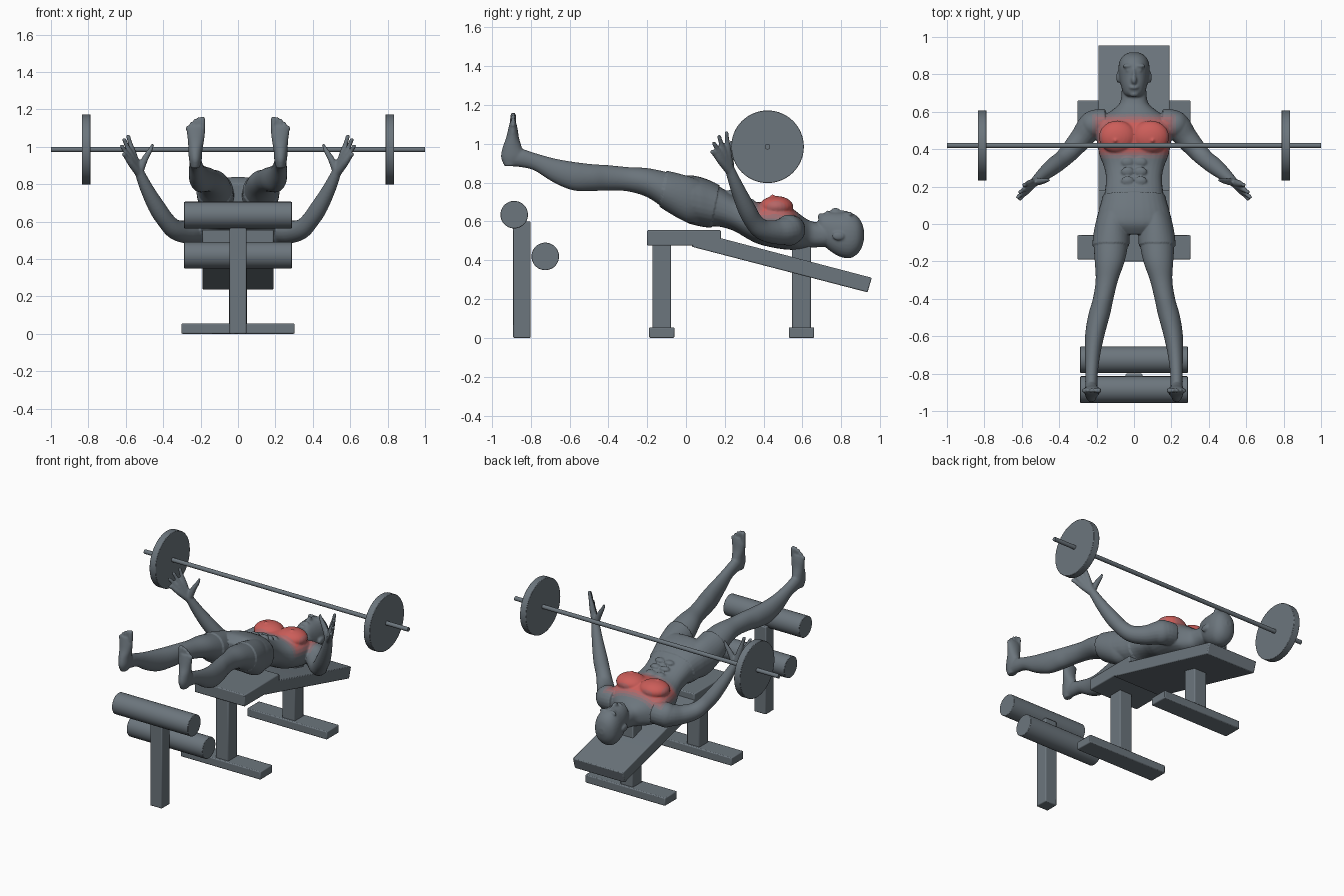
import bpy
import bmesh
import math
from mathutils import Vector, Matrix

if "Cube" in bpy.data.objects:
    bpy.data.objects.remove(bpy.data.objects["Cube"], do_unlink=True)


def material(name, colour):
    mat = bpy.data.materials.new(name)
    mat.use_nodes = True
    mat.diffuse_color = (*colour, 1)
    mat.node_tree.nodes["Principled BSDF"].inputs["Base Color"].default_value = (*colour, 1)
    return mat


# Slate grey, plus a fade from grey into red for the chest
GREY, RED = Vector((0.15, 0.18, 0.205)), Vector((0.6, 0.11, 0.1))
grey = material("slate grey", GREY)
fade = [material(name, GREY.lerp(RED, amount)) for name, amount in
        (("muscle red", 1), ("dull red", 0.7), ("dusky red", 0.4), ("faint red", 0.15))]


def finish(name, bm, bevel=0.0, angle=35):
    bmesh.ops.recalc_face_normals(bm, faces=bm.faces[:])
    mesh = bpy.data.meshes.new(name)
    bm.to_mesh(mesh)
    bm.free()
    mesh.materials.append(grey)
    mesh.shade_smooth()
    mesh.set_sharp_from_angle(angle=math.radians(angle))
    obj = bpy.data.objects.new(name, mesh)
    bpy.context.collection.objects.link(obj)
    if bevel:
        mod = obj.modifiers.new("soft edges", "BEVEL")
        mod.width, mod.segments = bevel, 2
        mod.limit_method = "ANGLE"
    return obj


def box(name, half_width, y0, y1, z0, z1):
    prism(name, half_width, [(y0, z0), (y1, z0), (y1, z1), (y0, z1)])


def prism(name, half_width, outline):
    bm = bmesh.new()
    face = bm.faces.new([bm.verts.new((-half_width, y, z)) for y, z in outline])
    new = bmesh.ops.extrude_face_region(bm, geom=[face])["geom"]
    verts = [v for v in new if isinstance(v, bmesh.types.BMVert)]
    bmesh.ops.translate(bm, verts=verts, vec=(2 * half_width, 0, 0))
    finish(name, bm, 0.006)


def rod(name, x, y, z, radius, length, sides=48, bevel=0.003):
    bm = bmesh.new()
    turn = Matrix.Translation((x, y, z)) @ Matrix.Rotation(math.pi / 2, 4, "Y")
    bmesh.ops.create_cone(bm, cap_ends=True, segments=sides, radius1=radius,
                          radius2=radius, depth=length, matrix=turn)
    finish(name, bm, bevel)


# Bench
box("seat_pad", 0.19, -0.2, 0.18, 0.475, 0.555)
prism("back_pad", 0.19, [(0.03, 0.47), (0.935, 0.235), (0.957, 0.31), (0.175, 0.515), (0.05, 0.53)])
for label, y, top in (("front", -0.125, 0.48), ("rear", 0.595, 0.475)):
    box(label + "_post", 0.048, y - 0.048, y + 0.048, 0.03, top)
    box(label + "_foot", 0.303, y - 0.065, y + 0.065, 0, 0.055)

# Roller stand
box("roller_post", 0.045, -0.89, -0.8, 0, 0.6)
rod("upper_roller", 0, -0.885, 0.635, 0.071, 0.575)
rod("lower_roller", 0, -0.725, 0.42, 0.071, 0.575)

# Barbell
rod("bar", 0, 0.42, 0.985, 0.014, 2, 24, 0)
for side, x in (("left", 0.812), ("right", -0.812)):
    rod(side + "_weight", x, 0.42, 0.985, 0.187, 0.046, 64)

# Body helpers: every part is a closed shell, fused at the end
body = bmesh.new()


def spline(rows, steps=5):
    rows = [Vector(r) for r in rows]
    out = []
    for i in range(len(rows) - 1):
        a, b = rows[max(i - 1, 0)], rows[i]
        c, d = rows[i + 1], rows[min(i + 2, len(rows) - 1)]
        for k in range(steps):
            t = k / steps
            out.append(b + (c - a) * (t / 2) + (a * 2 - b * 5 + c * 4 - d) * (t * t / 2)
                       + (b * 3 - a - c * 3 + d) * (t ** 3 / 2))
    return out + [rows[-1]]


def loft(rings, power=2.0, sides=32):
    loops = []
    for centre, u, v in rings:
        loop = []
        for k in range(sides):
            c, s = math.cos(math.tau * k / sides), math.sin(math.tau * k / sides)
            c, s = (math.copysign(abs(w) ** (2 / power), w) for w in (c, s))
            loop.append(body.verts.new(centre + u * c + v * s))
        loops.append(loop)
    for a, b in zip(loops, loops[1:]):
        for k in range(sides):
            n = (k + 1) % sides
            body.faces.new((a[k], a[n], b[n], b[k]))
    body.faces.new(loops[0])
    body.faces.new(loops[-1][::-1])


def slab(rows, side=1, upright=False, power=2.0):
    """Rows of x, position along the part, half width, low edge, high edge."""
    rings = []
    for x, pos, half, low, high in spline(rows):
        mid, depth = (low + high) / 2, (high - low) / 2
        centre = (x * side, mid, pos) if upright else (x * side, pos, mid)
        v = (0, depth, 0) if upright else (0, 0, depth)
        rings.append((Vector(centre), Vector((half, 0, 0)), Vector(v)))
    loft(rings, power)


def tube(rows, side=1):
    """Rows of x, y, z, radius."""
    rows = spline(rows)
    pts = [Vector((r[0] * side, r[1], r[2])) for r in rows]
    rings = []
    for i, p in enumerate(pts):
        t = (pts[min(i + 1, len(pts) - 1)] - pts[max(i - 1, 0)]).normalized()
        u = t.cross(Vector((side, 1, 0))).normalized()
        rings.append((p, u * rows[i][3], t.cross(u) * rows[i][3]))
    loft(rings, sides=20)


def blob(centre, size):
    bmesh.ops.create_uvsphere(body, u_segments=24, v_segments=14, radius=1,
                              matrix=Matrix.Translation(centre) @ Matrix.Diagonal((*size, 1)))


# Torso and neck
slab([(0, -0.05, 0.12, 0.66, 0.8), (0, 0, 0.19, 0.605, 0.83), (0, 0.06, 0.185, 0.585, 0.825),
      (0, 0.12, 0.168, 0.575, 0.805), (0, 0.18, 0.155, 0.572, 0.775), (0, 0.25, 0.15, 0.55, 0.735),
      (0, 0.31, 0.162, 0.515, 0.71), (0, 0.37, 0.185, 0.485, 0.7), (0, 0.45, 0.2, 0.465, 0.705),
      (0, 0.52, 0.2, 0.455, 0.685), (0, 0.57, 0.175, 0.455, 0.65), (0, 0.61, 0.115, 0.46, 0.62),
      (0, 0.65, 0.075, 0.465, 0.6), (0, 0.72, 0.065, 0.47, 0.59)], power=2.4)

# Head and face
slab([(0, 0.682, 0.035, 0.55, 0.622), (0, 0.7, 0.056, 0.49, 0.64), (0, 0.74, 0.07, 0.45, 0.648),
      (0, 0.79, 0.08, 0.42, 0.648), (0, 0.84, 0.083, 0.41, 0.648), (0, 0.88, 0.073, 0.43, 0.628),
      (0, 0.905, 0.05, 0.465, 0.595), (0, 0.918, 0.02, 0.51, 0.55)], power=2.2)
blob((0, 0.77, 0.65), (0.015, 0.025, 0.022))
blob((0, 0.795, 0.645), (0.01, 0.045, 0.014))
blob((0, 0.73, 0.645), (0.026, 0.011, 0.012))
blob((0, 0.695, 0.625), (0.025, 0.016, 0.018))

for s in (1, -1):
    # Brow, ear, chest and stomach muscles
    blob((0.032 * s, 0.845, 0.635), (0.03, 0.012, 0.016))
    blob((0.03 * s, 0.822, 0.635), (0.014, 0.008, 0.012))
    blob((0.084 * s, 0.785, 0.525), (0.011, 0.032, 0.022))
    blob((0.088 * s, 0.465, 0.675), (0.1, 0.088, 0.056))
    blob((0.1 * s, 0.445, 0.73), (0.01, 0.01, 0.01))
    for y in (0.23, 0.28, 0.33):
        blob((0.035 * s, y, 0.85 - 0.45 * y), (0.034, 0.026, 0.016))

    # Leg
    slab([(0.1, 0.06, 0.08, 0.6, 0.81), (0.115, 0, 0.085, 0.605, 0.83),
          (0.123, -0.1, 0.092, 0.66, 0.855), (0.13, -0.2, 0.08, 0.725, 0.875),
          (0.145, -0.3, 0.06, 0.755, 0.88), (0.165, -0.4, 0.055, 0.76, 0.89),
          (0.185, -0.48, 0.058, 0.757, 0.895), (0.207, -0.58, 0.053, 0.76, 0.907),
          (0.22, -0.68, 0.043, 0.8, 0.925), (0.226, -0.78, 0.034, 0.862, 0.953),
          (0.228, -0.85, 0.033, 0.88, 0.975), (0.228, -0.9, 0.03, 0.885, 0.97),
          (0.228, -0.94, 0.02, 0.9, 0.95)], s)

    # Foot and toes
    slab([(0.228, 0.885, 0.022, -0.935, -0.88), (0.228, 0.93, 0.034, -0.953, -0.83),
          (0.228, 0.98, 0.037, -0.945, -0.845), (0.225, 1.03, 0.043, -0.927, -0.86),
          (0.225, 1.08, 0.049, -0.915, -0.868), (0.226, 1.11, 0.047, -0.908, -0.875)], s, True)
    for i in range(5):
        x, r = 0.19 + 0.0195 * i, 0.015 if i == 0 else 0.011
        tip = 1.16 - 0.003 * i * i
        tube([(x, -0.892, 1.09, r), (x, -0.89, tip - r, r), (x, -0.887, tip, r * 0.5)], s)

    # Arm
    tube([(0.15, 0.54, 0.56, 0.075), (0.22, 0.53, 0.555, 0.075), (0.28, 0.46, 0.545, 0.062),
          (0.34, 0.39, 0.56, 0.053), (0.385, 0.345, 0.605, 0.047), (0.43, 0.31, 0.67, 0.046),
          (0.485, 0.265, 0.77, 0.036), (0.53, 0.225, 0.87, 0.025)], s)
    blob((0.22 * s, 0.53, 0.555), (0.074, 0.076, 0.08))

    # Hand with spread fingers and thumb
    wrist = Vector((0.53, 0.225, 0.86))
    for tip in ((0.59, 0.208, 1.065), (0.612, 0.168, 1.045), (0.625, 0.14, 1.01), (0.615, 0.13, 0.965)):
        tip = Vector(tip)
        tube([(*wrist, 0.022), (*wrist.lerp(tip, 0.5), 0.018), (*wrist.lerp(tip, 0.78), 0.012),
              (*wrist.lerp(tip, 0.95), 0.011), (*tip, 0.006)], s)
    tube([(*wrist, 0.022), (0.5, 0.228, 0.93, 0.018), (0.468, 0.233, 0.985, 0.012),
          (0.455, 0.235, 1.015, 0.007)], s)

# Fuse the shells into one skin
figure = finish("figure", body)
fuse = figure.modifiers.new("fuse", "REMESH")
fuse.mode, fuse.voxel_size = "VOXEL", 0.006
soften = figure.modifiers.new("soften", "SMOOTH")
soften.factor, soften.iterations = 0.5, 4
skin = bpy.data.meshes.new_from_object(figure.evaluated_get(bpy.context.evaluated_depsgraph_get()))
figure.modifiers.clear()
figure.data = skin
skin.name = "figure"

# Shorts: raise the skin between waistband and hems
raised = []
for v in skin.vertices:
    x, y, z = v.co
    if abs(x) < 0.3 and z < 0.9 and -0.1 + (z - 0.855) * 0.19 < y < 0.17 + (z - 0.78) * 0.2:
        raised.append((v, v.co + v.normal * 0.007))
for v, place in raised:
    v.co = place
skin.shade_smooth()

# Chest colour fades outward from the middle of the muscles
skin.materials.clear()
for mat in [grey] + fade:
    skin.materials.append(mat)
for face in skin.polygons:
    x, y, z = face.center
    spread = max((abs(x) - 0.17) * 0.8, abs(y - 0.47) - 0.075, (0.65 - z) * 0.8)
    band = max(0, math.ceil(spread / 0.014))
    face.material_index = band + 1 if band < 4 else 0
